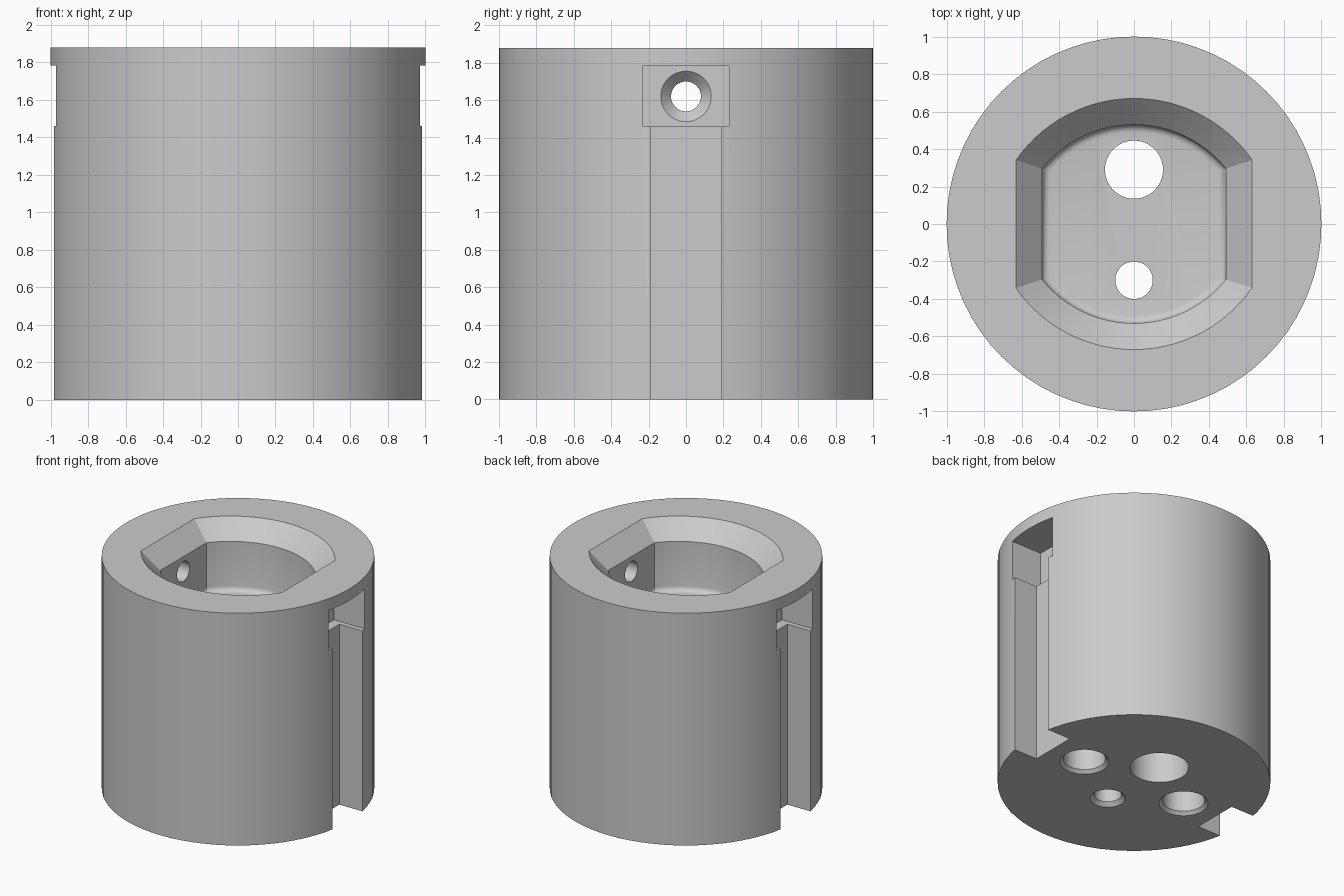
import bpy, bmesh, math
from mathutils import Matrix, Vector

cube = bpy.data.objects.get("Cube")
if cube:
    bpy.data.objects.remove(cube, do_unlink=True)

HEIGHT = 1.88

grey = bpy.data.materials.new("light_grey")
grey.use_nodes = True
colour = (0.6, 0.6, 0.6, 1)
grey.diffuse_color = colour
grey.node_tree.nodes["Principled BSDF"].inputs["Base Color"].default_value = colour


def loft(name, rings):
    """Closed solid through a stack of rings with equal point counts."""
    bm = bmesh.new()
    loops = [[bm.verts.new(p) for p in ring] for ring in rings]
    for a, b in zip(loops, loops[1:]):
        for i in range(len(a)):
            j = (i + 1) % len(a)
            bm.faces.new((a[i], a[j], b[j], b[i]))
    bm.faces.new(loops[0][::-1])
    bm.faces.new(loops[-1])
    bmesh.ops.recalc_face_normals(bm, faces=bm.faces)
    mesh = bpy.data.meshes.new(name)
    bm.to_mesh(mesh)
    bm.free()
    obj = bpy.data.objects.new(name, mesh)
    mesh.materials.append(grey)
    bpy.context.collection.objects.link(obj)
    return obj


def lathe(name, profile, x=0, y=0, sides=48):
    """Round solid from (radius, height) pairs."""
    turn = [2 * math.pi * i / sides for i in range(sides)]
    return loft(name, [[(x + r * math.cos(t), y + r * math.sin(t), z) for t in turn]
                       for r, z in profile])


def box(name, x0, x1, half_y, z0, z1):
    return loft(name, [[(x0, -half_y, z), (x1, -half_y, z), (x1, half_y, z), (x0, half_y, z)]
                       for z in (z0, z1)])


def flat_sided_ring(offset, z, steps=28):
    """Two shallow arcs joined by straight left and right sides."""
    half, radius, shift = 0.45 + offset, 0.59 + offset, 0.10
    reach = math.asin(half / radius)
    ring = []
    for side in (1, -1):
        for i in range(steps + 1):
            t = reach * (1 - 2 * i / steps)
            ring.append((side * radius * math.sin(t),
                         side * (radius * math.cos(t) - shift), z))
    return ring


# Main cylinder
body = lathe("cylinder_body", [(1, 0), (1, HEIGHT)], sides=72)

# Upper recess with rounded floor edge and wide bevelled mouth
floor, fillet = 1.34, 0.04
rings = []
for i in range(5):
    t = math.pi / 2 * i / 4
    rings.append(flat_sided_ring(fillet * math.sin(t), floor + fillet * (1 - math.cos(t))))
rings += [flat_sided_ring(fillet, 1.74), flat_sided_ring(0.28, 1.98)]
cutters = [loft("recess_cutter", rings)]

# Side grooves and the deeper pockets above them
for side in (-1, 1):
    cutters.append(box("groove_cutter", side * 0.775, side * 1.2, 0.19, -0.1, 1.5))
    cutters.append(box("pocket_cutter", side * 0.70, side * 1.2, 0.23, 1.46, 1.785))

# Countersunk cross hole through both side walls
cross = lathe("cross_hole_cutter", [(0.135, -0.8), (0.135, -0.70), (0.08, -0.645),
                                    (0.08, 0.645), (0.135, 0.70), (0.135, 0.8)])
cross.data.transform(Matrix.Translation(Vector((0, 0, 1.62))) @ Matrix.Rotation(math.pi / 2, 4, "Y"))
cutters.append(cross)

# Through holes under the recess floor
cutters.append(lathe("large_hole_cutter", [(0.215, -0.1), (0.215, 0.9), (0.155, 0.9), (0.155, 1.5)], y=0.29))
cutters.append(lathe("small_hole_cutter", [(0.23, -0.1), (0.10, 0.03), (0.10, 1.5)], y=-0.30))

# Blind holes in the base
for side in (-1, 1):
    cutters.append(lathe("blind_hole_cutter", [(0.28, -0.1), (0.155, 0.025), (0.155, 0.7)], x=side * 0.475))

# Carve the body
bpy.ops.object.select_all(action="DESELECT")
bpy.context.view_layer.objects.active = body
body.select_set(True)
for cutter in cutters:
    cutter.hide_render = True
    mod = body.modifiers.new("carve", "BOOLEAN")
    mod.operation = "DIFFERENCE"
    mod.solver = "EXACT"
    mod.object = cutter
    bpy.ops.object.modifier_apply(modifier=mod.name)
    bpy.data.objects.remove(cutter, do_unlink=True)

bpy.ops.object.shade_smooth_by_angle(angle=math.radians(25))
